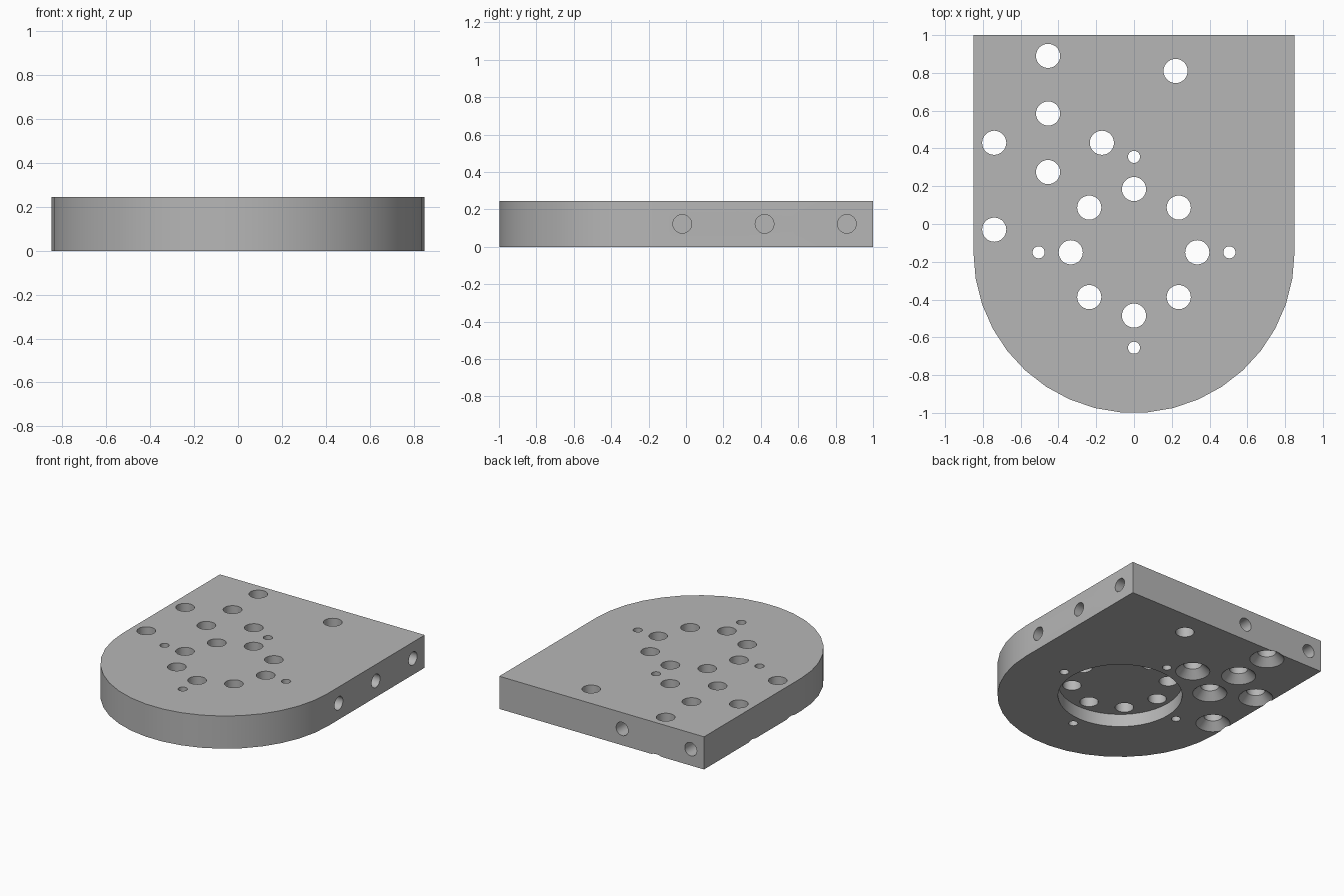
import bpy, bmesh, math
from mathutils import Matrix, Vector

cube = bpy.data.objects.get("Cube")
if cube:
    bpy.data.objects.remove(cube, do_unlink=True)

HALF_W = 0.85
THICK = 0.245
CENTRE = Vector((0, -0.15, 0))
HOLE_R = 0.064

grey = bpy.data.materials.new("machined_grey")
grey.use_nodes = True
colour = (0.47, 0.47, 0.47, 1)
grey.diffuse_color = colour
grey.node_tree.nodes["Principled BSDF"].inputs["Base Color"].default_value = colour


def make_object(name, bm):
    bmesh.ops.recalc_face_normals(bm, faces=bm.faces)
    mesh = bpy.data.meshes.new(name)
    bm.to_mesh(mesh)
    bm.free()
    mesh.materials.append(grey)
    obj = bpy.data.objects.new(name, mesh)
    bpy.context.collection.objects.link(obj)
    return obj


def lathe(bm, profile, matrix, sides=28):
    """Closed solid of revolution along local z from (radius, height) pairs."""
    rings = []
    for r, h in profile:
        rings.append([bm.verts.new(matrix @ Vector((
            r * math.cos(math.tau * i / sides), r * math.sin(math.tau * i / sides), h)))
            for i in range(sides)])
    for low, high in zip(rings, rings[1:]):
        for i in range(sides):
            j = (i + 1) % sides
            bm.faces.new((low[i], low[j], high[j], high[i]))
    bm.faces.new(rings[0][::-1])
    bm.faces.new(rings[-1])


def cut(target, cutter):
    cutter.hide_render = True
    mod = target.modifiers.new("cut", 'BOOLEAN')
    mod.operation = 'DIFFERENCE'
    mod.solver = 'EXACT'
    mod.object = cutter
    bpy.context.view_layer.objects.active = target
    bpy.ops.object.modifier_apply(modifier=mod.name)
    bpy.data.objects.remove(cutter, do_unlink=True)


# Plate: square back, rounded front
bm = bmesh.new()
SEGS = 19
outline = [(HALF_W, 1), (-HALF_W, 1)]
for i in range(SEGS + 1):
    a = math.pi + math.pi * i / SEGS
    outline.append((HALF_W * math.cos(a), CENTRE.y + HALF_W * math.sin(a)))
base = bm.faces.new([bm.verts.new((x, y, 0)) for x, y in outline])
top = bmesh.ops.extrude_face_region(bm, geom=[base])["geom"]
bmesh.ops.translate(bm, vec=(0, 0, THICK),
                    verts=[v for v in top if isinstance(v, bmesh.types.BMVert)])
plate = make_object("mounting_plate", bm)

# Round recess in the underside
bm = bmesh.new()
lathe(bm, [(0.43, -0.1), (0.43, 0.097)], Matrix.Translation(CENTRE), 48)
cut(plate, make_object("recess_cutter", bm))

# Drilled holes
bm = bmesh.new()


def through(r):
    return [(r, -0.1), (r, THICK + 0.1)]


# Bolt circle and the four pin holes around it
for count, ring, r in ((8, 0.335, HOLE_R), (4, 0.505, 0.032)):
    for i in range(count):
        a = math.tau * i / count
        offset = Vector((ring * math.cos(a), ring * math.sin(a), 0))
        lathe(bm, through(r), Matrix.Translation(CENTRE + offset))

# Single plain hole
lathe(bm, through(HOLE_R), Matrix.Translation((0.22, 0.81, 0)))

# Holes countersunk from below
sink = [(0.119, -0.1), (0.119, 0), (HOLE_R, 0.055), (HOLE_R, THICK + 0.1)]
for x, y in ((-0.455, 0.89), (-0.455, 0.585), (-0.455, 0.275),
             (-0.74, 0.43), (-0.17, 0.43), (-0.74, -0.03)):
    lathe(bm, sink, Matrix.Translation((x, y, 0)))

# Blind holes in the left side and the back edge
blind = [(0.05, -0.3), (0.05, 0.1)]
for y in (-0.02, 0.42, 0.86):
    lathe(bm, blind, Matrix.Translation((HALF_W, y, THICK / 2))
          @ Matrix.Rotation(math.pi / 2, 4, 'Y'))
for x in (-0.17, -0.74):
    lathe(bm, blind, Matrix.Translation((x, 1, THICK / 2))
          @ Matrix.Rotation(-math.pi / 2, 4, 'X'))
cut(plate, make_object("hole_cutter", bm))

# Smooth curved walls, crisp edges
bpy.ops.object.select_all(action='DESELECT')
plate.select_set(True)
bpy.context.view_layer.objects.active = plate
bpy.ops.object.shade_smooth_by_angle(angle=math.radians(30))
